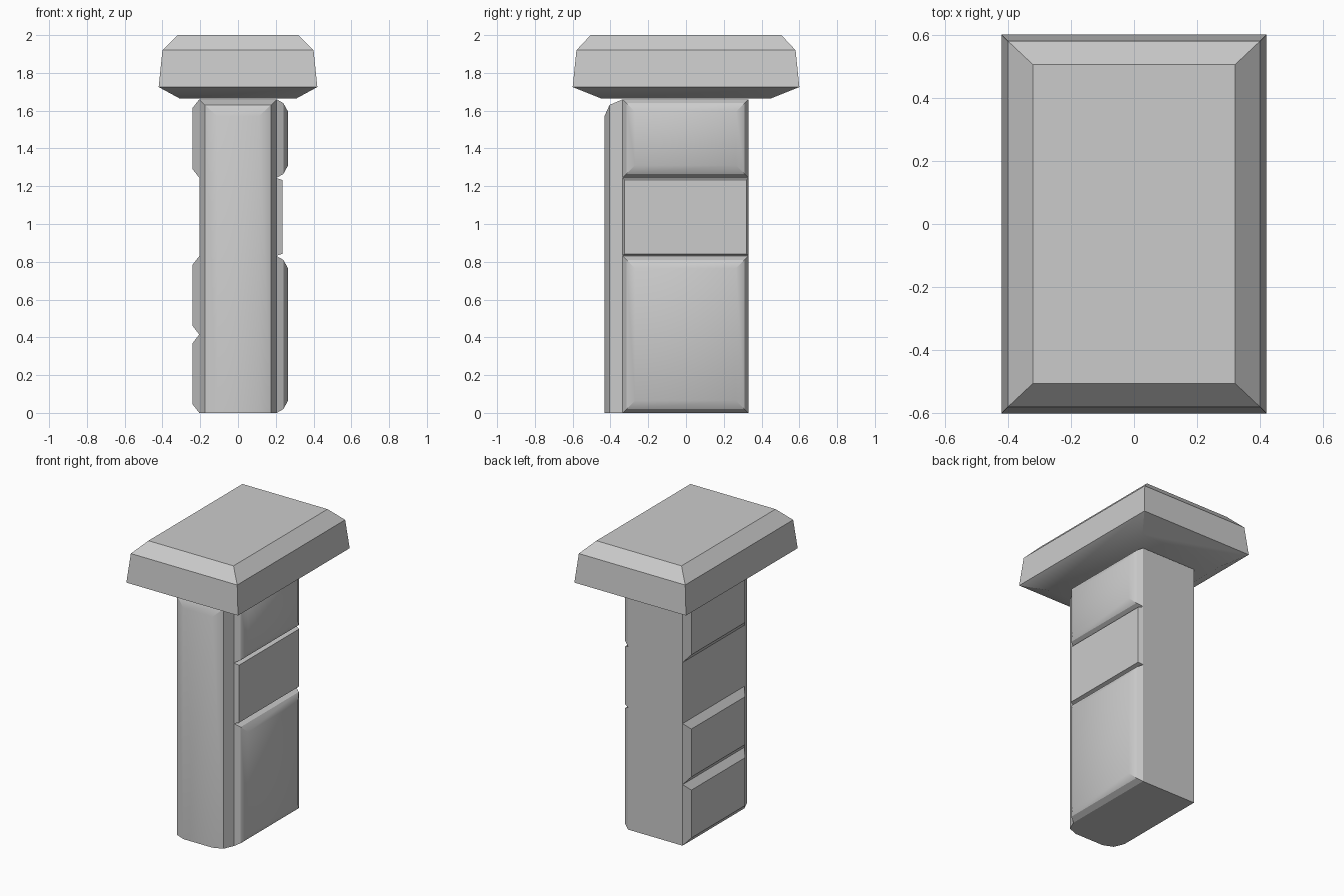
import bpy, bmesh
from math import radians

if "Cube" in bpy.data.objects:
    bpy.data.objects.remove(bpy.data.objects["Cube"])


def loft(name, rect, levels, place, closed=False):
    """Stack inset copies of a rectangle (u0, u1, v0, v1).
    Each level is (depth, side inset, low inset, high inset)."""
    u0, u1, v0, v1 = rect
    bm = bmesh.new()
    rings = []
    for d, s, lo, hi in levels:
        corners = [(u0 + s, v0 + lo), (u1 - s, v0 + lo), (u1 - s, v1 - hi), (u0 + s, v1 - hi)]
        rings.append([bm.verts.new(place(u, v, d)) for u, v in corners])
    for a, b in zip(rings, rings[1:]):
        for i in range(4):
            j = (i + 1) % 4
            bm.faces.new((a[i], a[j], b[j], b[i]))
    bm.faces.new(rings[-1])
    if closed:
        bm.faces.new(rings[0][::-1])
    bmesh.ops.recalc_face_normals(bm, faces=bm.faces)
    # open shells: make the outer face point away from its base
    bm.normal_update()
    bm.faces.ensure_lookup_table()
    outer = bm.faces[-2 if closed else -1]
    base = sum((v.co for v in rings[0]), outer.normal * 0) / 4
    if outer.normal.dot(outer.calc_center_median() - base) < 0:
        bmesh.ops.reverse_faces(bm, faces=bm.faces)
    mesh = bpy.data.meshes.new(name)
    bm.to_mesh(mesh)
    bm.free()
    obj = bpy.data.objects.new(name, mesh)
    bpy.context.collection.objects.link(obj)
    bpy.ops.object.select_all(action='DESELECT')
    obj.select_set(True)
    bpy.context.view_layer.objects.active = obj
    bpy.ops.object.shade_smooth_by_angle(angle=radians(30))
    return obj


def upward(u, v, d): return (u, v, d)
def front(u, v, d): return (u, -d, v)
def right(u, v, d): return (d, u, v)
def left(u, v, d): return (-d, u, v)


W, Y0, Y1, TOP = 0.205, -0.335, 0.33, 1.66

# Cap slab with chamfered top and bottom
loft("cap", (-0.42, 0.42, -0.6, 0.6),
     [(1.665, 0.11, 0.15, 0.15), (1.725, 0, 0, 0), (1.92, 0.02, 0.02, 0.02),
      (2.0, 0.1, 0.095, 0.095)], upward, closed=True)

# Pillar core
loft("pillar_core", (-W, W, Y0, Y1), [(0, 0, 0, 0), (TOP, 0, 0, 0)], upward, closed=True)

# Front facing, rounded at the sides and top only; its foot is closed flat
facing = loft("front_facing", (-W, W, 0, TOP),
              [(-Y0, 0, 0, 0), (0.405, 0.03, 0, 0.03), (0.432, 0.095, 0, 0.09)], front)

# Right side blocks: two thick double-chamfered ones and a thin middle one
thick = [(W, 0, 0, 0), (0.24, 0.02, 0.02, 0.02), (0.265, 0.065, 0.065, 0.065)]
thin = [(W, 0, 0, 0), (0.235, 0.01, 0.01, 0.01)]
for name, z0, z1, levels in (("lower", 0, 0.83, thick),
                             ("middle", 0.832, 1.243, thin),
                             ("upper", 1.245, TOP, thick)):
    loft("right_block_" + name, (Y0, Y1, z0, z1), levels, right)

# Left side blocks, with an empty bay between the second and third
for name, z0, z1 in (("lower", 0, 0.415), ("middle", 0.415, 0.83), ("upper", 1.245, TOP)):
    loft("left_block_" + name, (Y0, Y1, z0, z1),
         [(W, 0, 0, 0), (0.24, 0.045, 0.045, 0.045)], left)
